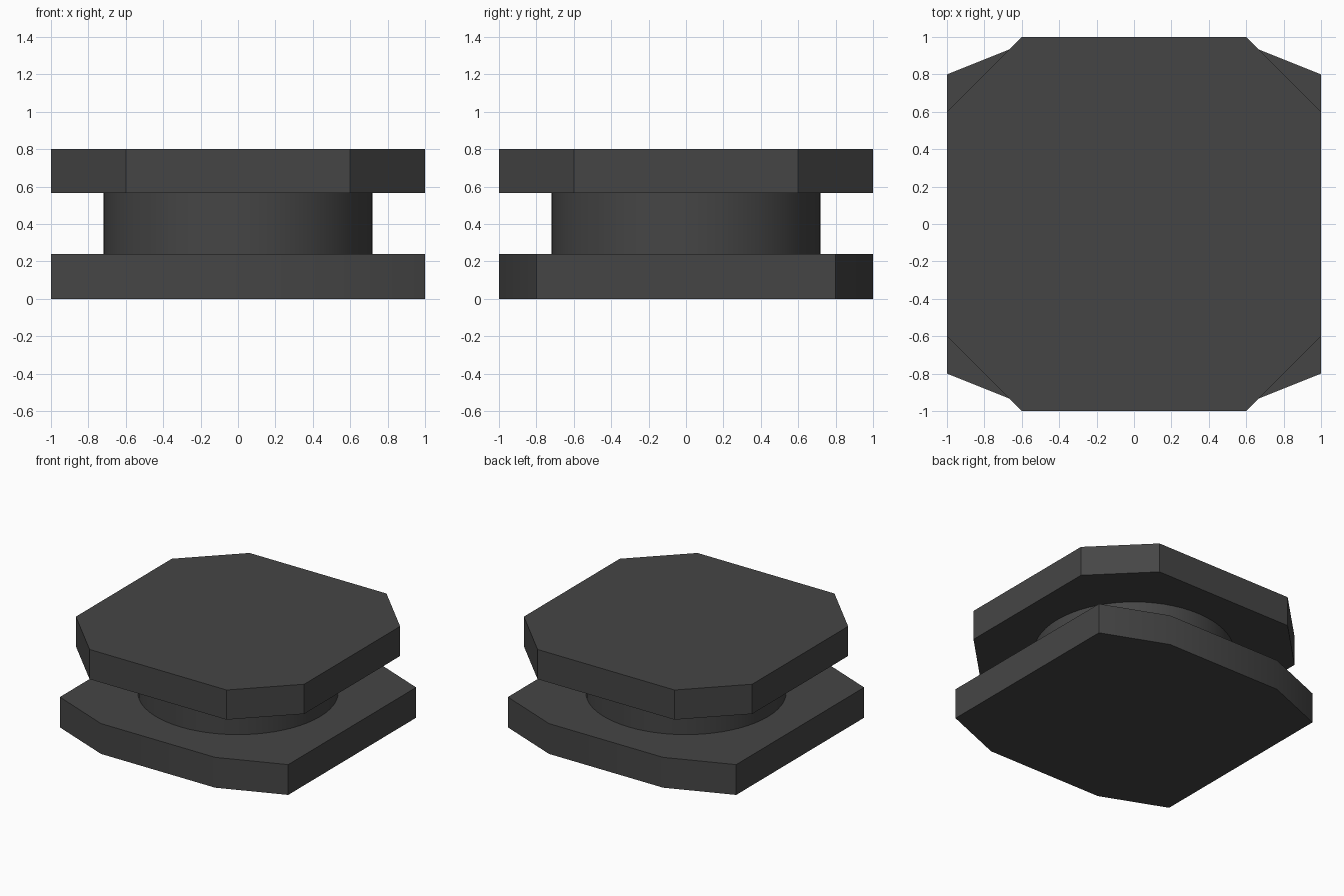
import bpy, bmesh, math

cube = bpy.data.objects.get("Cube")
if cube:
    bpy.data.objects.remove(cube, do_unlink=True)

dark_grey = bpy.data.materials.new("dark grey")
dark_grey.use_nodes = True
colour = (0.06, 0.06, 0.06, 1)
dark_grey.diffuse_color = colour
dark_grey.node_tree.nodes["Principled BSDF"].inputs["Base Color"].default_value = colour


def prism(name, outline, z0, z1):
    """Extrude a closed outline upwards from z0 to z1."""
    bm = bmesh.new()
    base = bm.faces.new([bm.verts.new((x, y, z0)) for x, y in outline])
    top = bmesh.ops.extrude_face_region(bm, geom=[base], use_keep_orig=True)
    verts = [v for v in top["geom"] if isinstance(v, bmesh.types.BMVert)]
    bmesh.ops.translate(bm, verts=verts, vec=(0, 0, z1 - z0))
    bmesh.ops.recalc_face_normals(bm, faces=bm.faces)
    mesh = bpy.data.meshes.new(name)
    bm.to_mesh(mesh)
    bm.free()
    mesh.materials.append(dark_grey)
    obj = bpy.data.objects.new(name, mesh)
    bpy.context.collection.objects.link(obj)
    bpy.ops.object.select_all(action='DESELECT')
    obj.select_set(True)
    bpy.context.view_layer.objects.active = obj
    bpy.ops.object.shade_smooth_by_angle(angle=math.radians(30))
    return obj


def mirrored(quarter):
    """Complete a two-point corner into a full eight-point outline."""
    half = quarter + [(-x, y) for x, y in reversed(quarter)]
    return half + [(-x, -y) for x, y in half]


# Lower plate with shallow bowed front and back
prism("lower_plate", mirrored([(1, 0.8), (0.5, 1)]), 0, 0.24)

# Round neck between the plates
N = 64
ring = [(0.72 * math.cos(2 * math.pi * i / N), 0.72 * math.sin(2 * math.pi * i / N))
        for i in range(N)]
prism("round_neck", ring, 0.24, 0.565)

# Upper plate with chamfered corners
prism("upper_plate", mirrored([(1, 0.6), (0.6, 1)]), 0.565, 0.8)
